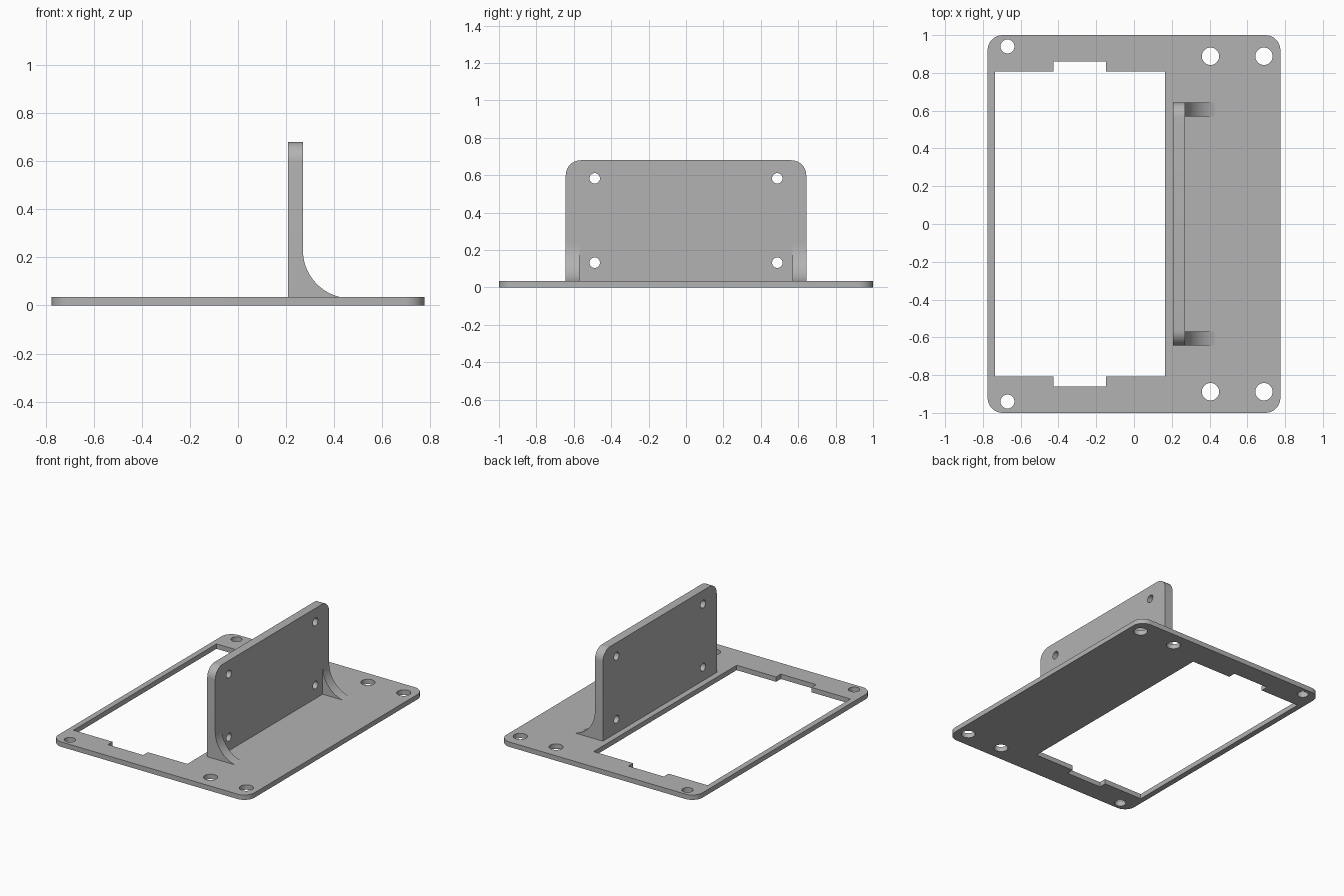
import bpy, bmesh, math
from mathutils import Matrix

if "Cube" in bpy.data.objects:
    bpy.data.objects.remove(bpy.data.objects["Cube"])

grey = bpy.data.materials.new("light grey")
grey.diffuse_color = (0.45, 0.45, 0.45, 1)
grey.use_nodes = True
grey.node_tree.nodes["Principled BSDF"].inputs["Base Color"].default_value = grey.diffuse_color


def arc(cx, cy, r, a0, a1, n=10):
    """Points along an arc, angles in degrees."""
    return [(cx + r * math.cos(math.radians(a0 + (a1 - a0) * i / n)),
             cy + r * math.sin(math.radians(a0 + (a1 - a0) * i / n))) for i in range(n + 1)]


def circle(cx, cy, r):
    return arc(cx, cy, r, 0, 360, 32)[:-1]


def panel(name, loops, thickness, matrix):
    """Extrude a flat outline with holes, centred on its own plane."""
    curve = bpy.data.curves.new(name, 'CURVE')
    curve.dimensions = '2D'
    curve.fill_mode = 'BOTH'
    curve.extrude = thickness / 2
    for pts in loops:
        spline = curve.splines.new('POLY')
        spline.points.add(len(pts) - 1)
        for p, (u, v) in zip(spline.points, pts):
            p.co = (u, v, 0, 1)
        spline.use_cyclic_u = True
    obj = bpy.data.objects.new(name, curve)
    bpy.context.collection.objects.link(obj)
    bpy.ops.object.select_all(action='DESELECT')
    obj.select_set(True)
    bpy.context.view_layer.objects.active = obj
    bpy.ops.object.convert(target='MESH')
    obj = bpy.context.view_layer.objects.active
    bm = bmesh.new()
    bm.from_mesh(obj.data)
    bmesh.ops.remove_doubles(bm, verts=bm.verts, dist=0.0001)
    bmesh.ops.transform(bm, matrix=matrix, verts=bm.verts)
    bmesh.ops.recalc_face_normals(bm, faces=bm.faces)
    bm.to_mesh(obj.data)
    bm.free()
    obj.data.materials.clear()
    obj.data.materials.append(grey)
    bpy.ops.object.shade_smooth_by_angle(angle=math.radians(30))
    return obj


# Base plate: rounded outline, notched window and six screw holes
X, T, R = 0.775, 0.035, 0.08
outline = (arc(X - R, 1 - R, R, 0, 90) + arc(-X + R, 1 - R, R, 90, 180)
           + arc(-X + R, -1 + R, R, 180, 270) + arc(X - R, -1 + R, R, 270, 360))
half = [(0.165, 0.807), (-0.147, 0.807), (-0.147, 0.86),
        (-0.427, 0.86), (-0.427, 0.807), (-0.735, 0.807)]
window = half + [(x, -y) for x, y in reversed(half)]
holes = [circle(x, s * y, r) for s in (1, -1)
         for x, y, r in ((-0.67, 0.94, 0.037), (0.405, 0.888, 0.046), (0.688, 0.888, 0.046))]
panel("base_plate", [outline, window] + holes, T, Matrix.Translation((0, 0, T / 2)))

# Upright mounting plate: rounded top corners and four screw holes
W, TOP, X0, X1 = 0.643, 0.68, 0.207, 0.27
upright = ([(-W, T), (W, T)] + arc(W - R, TOP - R, R, 0, 90)
           + arc(-W + R, TOP - R, R, 90, 180))
bolts = [circle(s * 0.488, z, 0.028) for s in (1, -1) for z in (0.132, 0.583)]
to_yz = Matrix(((0, 0, 1, (X0 + X1) / 2), (1, 0, 0, 0), (0, 1, 0, 0), (0, 0, 0, 1)))
panel("upright_plate", [upright, *bolts], X1 - X0, to_yz)

# Concave gussets bracing both ends of the upright
G, GR = 0.073, 0.2
end = 270 - math.degrees(math.acos((GR - 0.005) / GR))
gusset = [(X1, T)] + arc(X1 + GR, T - 0.005 + GR, GR, 180, end, 16)
for side, s in (("back", 1), ("front", -1)):
    to_xz = Matrix(((1, 0, 0, 0), (0, 0, -1, s * (W - G / 2)), (0, 1, 0, 0), (0, 0, 0, 1)))
    panel(side + "_gusset", [gusset], G, to_xz)
